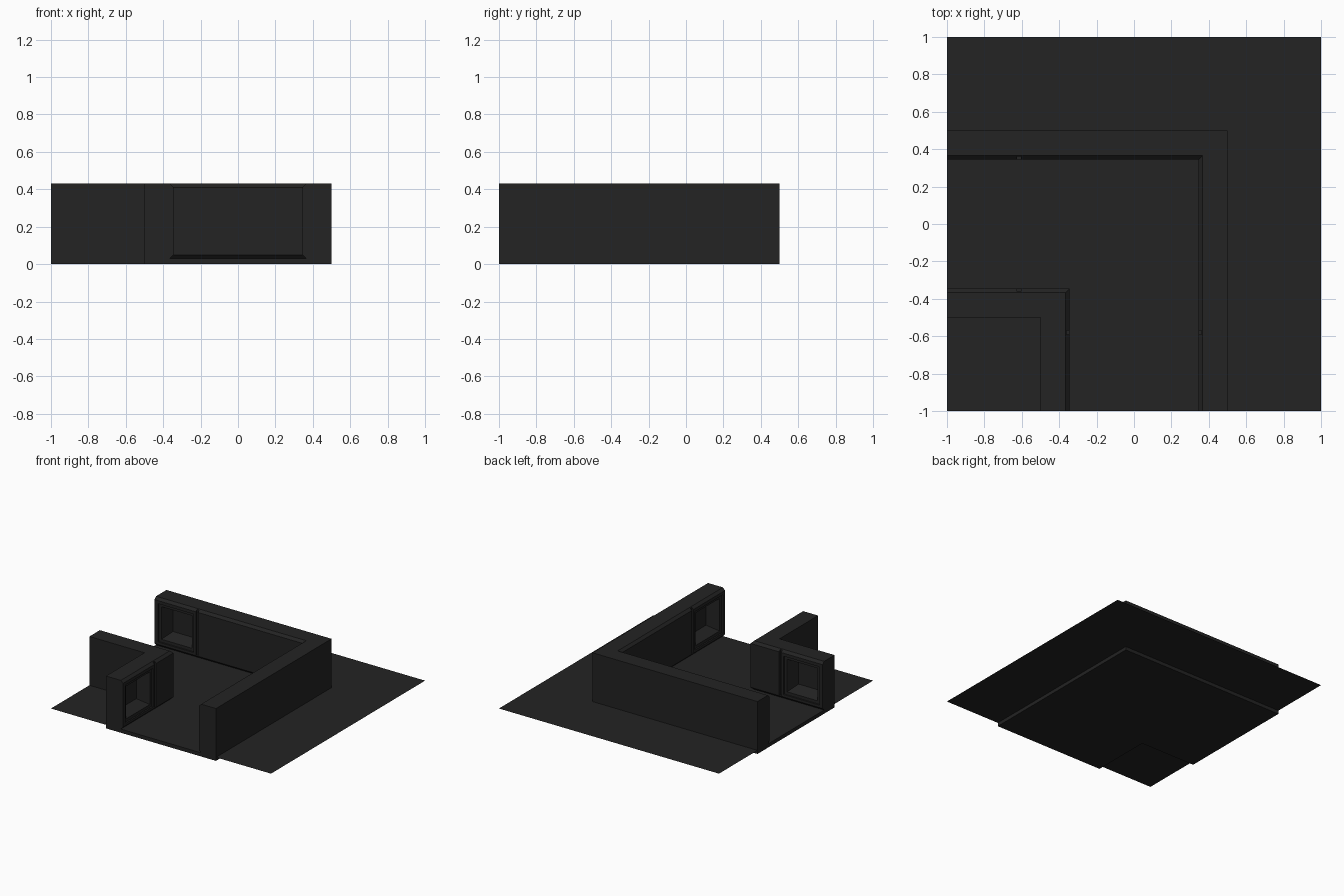
import bpy, bmesh

if "Cube" in bpy.data.objects:
    bpy.data.objects.remove(bpy.data.objects["Cube"])

mat = bpy.data.materials.new("charcoal")
mat.diffuse_color = (0.0168, 0.0168, 0.0168, 1)
mat.use_nodes = True
mat.node_tree.nodes["Principled BSDF"].inputs["Base Color"].default_value = mat.diffuse_color


def make(name, verts, faces):
    me = bpy.data.meshes.new(name)
    bm = bmesh.new()
    vs = [bm.verts.new(v) for v in verts]
    for f in faces:
        bm.faces.new([vs[i] for i in f])
    bmesh.ops.recalc_face_normals(bm, faces=bm.faces)
    bm.to_mesh(me)
    bm.free()
    me.materials.append(mat)
    ob = bpy.data.objects.new(name, me)
    bpy.context.collection.objects.link(ob)
    return ob


# Thin ground sheet, level with the corridor floor
make("ground_sheet", [(-1, -1, .029), (1, -1, .029), (1, 1, .029), (-1, 1, .029)],
     [(0, 1, 2, 3)])

# Corridor: channel section swept round a mitred corner
# half section (offset from centre line, height): floor edge, wall, top, outside
half = [(.365, .03), (.345, .05), (.345, .41), (.365, .43), (.5, .43), (.5, 0)]
section = half + [(-d, z) for d, z in reversed(half)]
n = len(section)
verts = []
for station in range(3):
    for d, z in section:
        verts.append([(-1, d, z), (d, d, z), (d, -1, z)][station])
faces = [(s * n + i, s * n + (i + 1) % n, (s + 1) * n + (i + 1) % n, (s + 1) * n + i)
         for s in range(2) for i in range(n)]
faces += [tuple(range(n)), tuple(range(2 * n, 3 * n))]
corridor = make("corridor_corner", verts, faces)


def cut(name, arm, side, near, far):
    """Tapered cutter; near and far = (s0, s1, z0, z1, depth offset)."""
    pts = []
    for s0, s1, z0, z1, d in (near, far):
        for s, z in ((s0, z0), (s1, z0), (s1, z1), (s0, z1)):
            pts.append((-1 + s, side * d, z) if arm == 0 else (side * d, -1 + s, z))
    ob = make(name, pts, [(0, 1, 2, 3), (4, 5, 6, 7)] +
              [(i, (i + 1) % 4, 4 + (i + 1) % 4, 4 + i) for i in range(4)])
    ob.hide_render = True
    m = corridor.modifiers.new(name, 'BOOLEAN')
    m.operation = 'DIFFERENCE'
    m.solver = 'EXACT'
    m.object = ob
    return ob


# Window niches and vertical panel grooves near both ends of both walls
cutters = []
for arm in (0, 1):
    g = .385 if arm == 0 else .42
    for side in (1, -1):
        cutters.append(cut("niche_frame_cutter", arm, side,
                           (.03, g - .03, .07, .385, .335), (.03, g - .03, .07, .385, .357)))
        cutters.append(cut("niche_cutter", arm, side,
                           (.05, g - .05, .09, .365, .345), (.09, g - .09, .13, .335, .455)))
        cutters.append(cut("groove_cutter", arm, side,
                           (g - .01, g + .01, .051, .45, .33), (g - .01, g + .01, .051, .45, .36)))

# Apply the cuts and drop the cutters
bpy.context.view_layer.update()
dg = bpy.context.evaluated_depsgraph_get()
result = bpy.data.meshes.new_from_object(corridor.evaluated_get(dg))
corridor.modifiers.clear()
corridor.data = result
for ob in cutters:
    bpy.data.objects.remove(ob)
